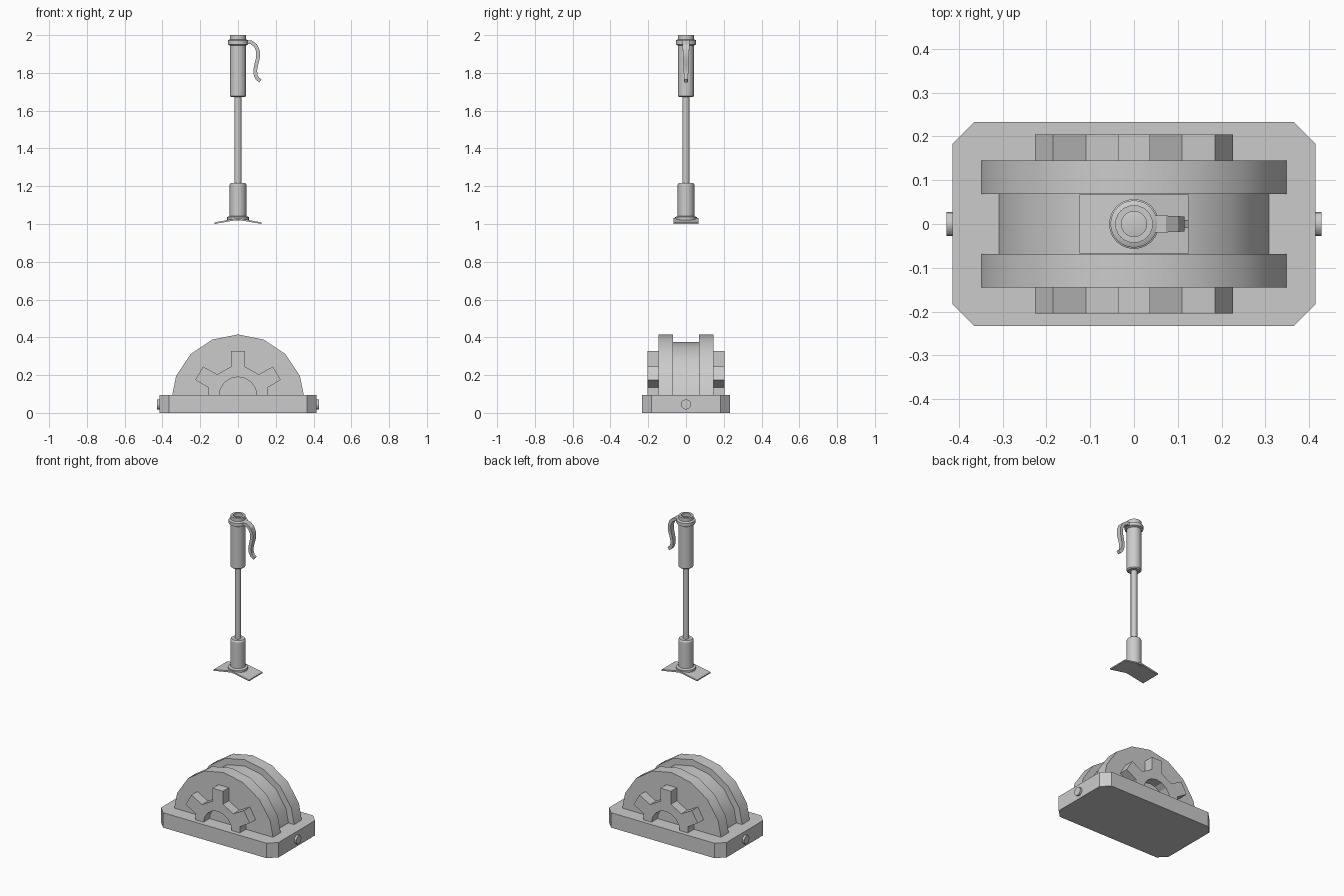
import bpy, bmesh
from math import sin, cos, pi, radians
from mathutils import Vector

if "Cube" in bpy.data.objects:
    bpy.data.objects.remove(bpy.data.objects["Cube"])


def make(name, verts, faces, smooth=True):
    me = bpy.data.meshes.new(name)
    me.from_pydata(verts, [], faces)
    bm = bmesh.new()
    bm.from_mesh(me)
    bmesh.ops.recalc_face_normals(bm, faces=bm.faces)
    bm.to_mesh(me)
    bm.free()
    ob = bpy.data.objects.new(name, me)
    bpy.context.collection.objects.link(ob)
    if smooth:
        bpy.ops.object.select_all(action='DESELECT')
        ob.select_set(True)
        bpy.context.view_layer.objects.active = ob
        bpy.ops.object.shade_smooth_by_angle(angle=radians(30))
    return ob


def prism(name, pts, a, b, axis='Y', smooth=False):
    """Extrude a closed 2D outline from a to b along an axis."""
    place = {'X': lambda p, t: (t, p[0], p[1]),
             'Y': lambda p, t: (p[0], t, p[1]),
             'Z': lambda p, t: (p[0], p[1], t)}[axis]
    n = len(pts)
    verts = [place(p, t) for t in (a, b) for p in pts]
    faces = [tuple(range(n)), tuple(range(n, 2 * n))]
    faces += [(i, (i + 1) % n, n + (i + 1) % n, n + i) for i in range(n)]
    return make(name, verts, faces, smooth)


def lathe(name, profile, seg=24):
    """Spin (radius, z) points about the z axis and cap both ends."""
    verts = [(r * cos(2 * pi * i / seg), r * sin(2 * pi * i / seg), z)
             for r, z in profile for i in range(seg)]
    faces = []
    for k in range(len(profile) - 1):
        for i in range(seg):
            j = (i + 1) % seg
            faces.append((k * seg + i, k * seg + j, (k + 1) * seg + j, (k + 1) * seg + i))
    last = (len(profile) - 1) * seg
    faces += [tuple(range(seg)), tuple(range(last, last + seg))]
    return make(name, verts, faces)


def half_disc(r, zc=0.06):
    return [(r * cos(pi * i / 8), zc + r * sin(pi * i / 8)) for i in range(9)]


# Base plate with cut corners
X, Y, C = 0.415, 0.233, 0.05
prism("base_plate", [(X, C - Y), (X, Y - C), (X - C, Y), (C - X, Y),
                     (-X, Y - C), (-X, C - Y), (C - X, -Y), (X - C, -Y)], 0, 0.095, 'Z')

# Drum between the two side discs
prism("centre_drum", half_disc(0.315), -0.075, 0.075, smooth=True)

# Half gear outline: outer teeth, then back along the inner arch
right = [(0.037, 0.328), (0.037, 0.245), (0.11, 0.204), (0.185, 0.245),
         (0.226, 0.175), (0.157, 0.134), (0.157, 0.09)]
arch = [(0.1 * cos(pi * i / 8), 0.09 + 0.1 * sin(pi * i / 8)) for i in range(9)]
gear = right + arch + [(-x, z) for x, z in reversed(right)]

# Side discs, gears and end pins, mirrored
pin = [(0.027 * cos(pi * i / 6), 0.045 + 0.027 * sin(pi * i / 6)) for i in range(12)]
for s, side in ((-1, "front"), (1, "back")):
    prism(side + "_disc", half_disc(0.355), s * 0.068, s * 0.145, smooth=True)
    prism(side + "_gear", gear, s * 0.14, s * 0.205)
    prism(("left" if s < 0 else "right") + "_pin", pin, s * 0.40, s * 0.428, 'X', True)

# Bent foot plate
prism("foot_plate", [(-0.125, 0.999 + 0.001), (0, 1.022), (0.125, 1.0),
                     (0.125, 1.008), (0, 1.032), (-0.125, 1.008)], -0.067, 0.067)

# Shaft parts
lathe("foot_collar", [(0.057, 1.018), (0.057, 1.036), (0.044, 1.042)])
lathe("lower_sleeve", [(0.044, 1.02), (0.044, 1.208), (0.038, 1.217)])
lathe("rod", [(0.019, 1.2), (0.019, 1.69)], 16)
lathe("grip", [(0.036, 1.672), (0.043, 1.678), (0.043, 2.0),
               (0.029, 2.0), (0.029, 1.97)])
lathe("grip_ring", [(0.043, 1.945), (0.054, 1.951), (0.054, 1.972), (0.043, 1.978)])

# Curved lever: tapered strip swept along a path of (x, z, half width)
path = [(0.04, 1.963, 0.020), (0.07, 1.962, 0.019), (0.093, 1.945, 0.018),
        (0.106, 1.915, 0.017), (0.106, 1.88, 0.016), (0.097, 1.845, 0.014),
        (0.091, 1.815, 0.013), (0.094, 1.785, 0.011), (0.104, 1.768, 0.010),
        (0.119, 1.758, 0.009)]
verts, faces = [], []
for i, (x, z, w) in enumerate(path):
    p, q = path[max(i - 1, 0)], path[min(i + 1, len(path) - 1)]
    d = Vector((q[0] - p[0], q[1] - p[1])).normalized() * 0.010
    for side, y in ((1, -w), (1, w), (-1, w), (-1, -w)):
        verts.append((x - side * d.y, y, z + side * d.x))
    if i:
        a = 4 * i
        faces += [(a - 4 + k, a - 4 + (k + 1) % 4, a + (k + 1) % 4, a + k) for k in range(4)]
n = len(verts)
faces += [(0, 1, 2, 3), (n - 4, n - 3, n - 2, n - 1)]
make("lever", verts, faces)
